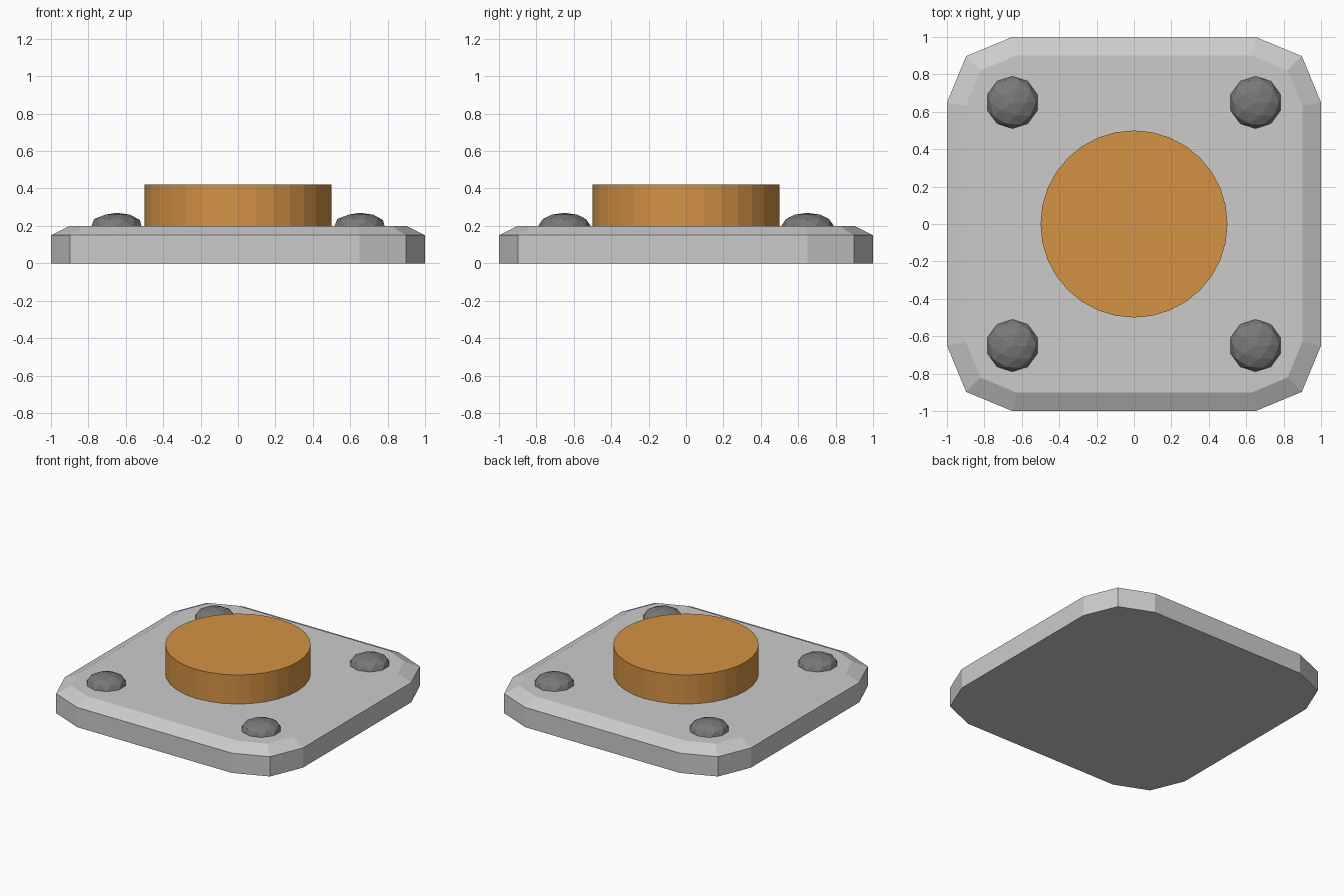
import bpy
import bmesh
import math
from mathutils import Vector

cube = bpy.data.objects.get("Cube")
if cube:
    bpy.data.objects.remove(cube, do_unlink=True)


def make_material(name, rgb):
    mat = bpy.data.materials.new(name)
    mat.use_nodes = True
    color = (*rgb, 1.0)
    mat.diffuse_color = color
    mat.node_tree.nodes["Principled BSDF"].inputs["Base Color"].default_value = color
    return mat


def make_object(name, bm, mat, location=(0, 0, 0)):
    bmesh.ops.recalc_face_normals(bm, faces=bm.faces[:])
    mesh = bpy.data.meshes.new(name)
    bm.to_mesh(mesh)
    bm.free()
    mesh.materials.append(mat)
    obj = bpy.data.objects.new(name, mesh)
    obj.location = location
    bpy.context.collection.objects.link(obj)
    return obj


light_grey = make_material("light grey metal", (0.6, 0.6, 0.6))
dark_grey = make_material("dark grey metal", (0.19, 0.19, 0.19))
orange = make_material("orange", (0.66, 0.29, 0.06))

# Base plate: square with two-step rounded corners and a chamfered top rim
HALF, CORNER = 1.0, 0.35
RIM_Z, TOP_Z, CHAMFER = 0.15, 0.2, 0.1
center = HALF - CORNER
bm = bmesh.new()
outline = []
for quarter in range(4):
    turn = quarter * math.pi / 2
    cx = math.copysign(center, math.cos(turn + math.pi / 4))
    cy = math.copysign(center, math.sin(turn + math.pi / 4))
    for step in range(3):
        a = turn + step * math.pi / 4
        outline.append(bm.verts.new((cx + CORNER * math.cos(a), cy + CORNER * math.sin(a), 0)))
bottom = bm.faces.new(outline)
extruded = bmesh.ops.extrude_face_region(bm, geom=[bottom], use_keep_orig=True)["geom"]
top = next(f for f in extruded if isinstance(f, bmesh.types.BMFace))
bmesh.ops.translate(bm, verts=top.verts[:], vec=Vector((0, 0, RIM_Z)))
bmesh.ops.recalc_face_normals(bm, faces=bm.faces[:])
bmesh.ops.inset_region(bm, faces=[top], thickness=CHAMFER, use_even_offset=True)
bmesh.ops.translate(bm, verts=top.verts[:], vec=Vector((0, 0, TOP_Z - RIM_Z)))
make_object("base_plate", bm, light_grey)

# Raised round button in the middle
BUTTON_TOP = 0.42
bm = bmesh.new()
bmesh.ops.create_cone(bm, cap_ends=True, segments=32, radius1=0.5, radius2=0.5,
                      depth=BUTTON_TOP - TOP_Z)
make_object("round_button", bm, orange, (0, 0, (BUTTON_TOP + TOP_Z) / 2))

# Four flattened faceted rivets near the corners
for side, x in (("left", center), ("right", -center)):
    for end, y in (("front", -center), ("back", center)):
        bm = bmesh.new()
        bmesh.ops.create_icosphere(bm, subdivisions=2, radius=0.14)
        bmesh.ops.scale(bm, verts=bm.verts[:], vec=Vector((1, 1, 0.5)))
        make_object(f"rivet_{end}_{side}", bm, dark_grey, (x, y, TOP_Z))
